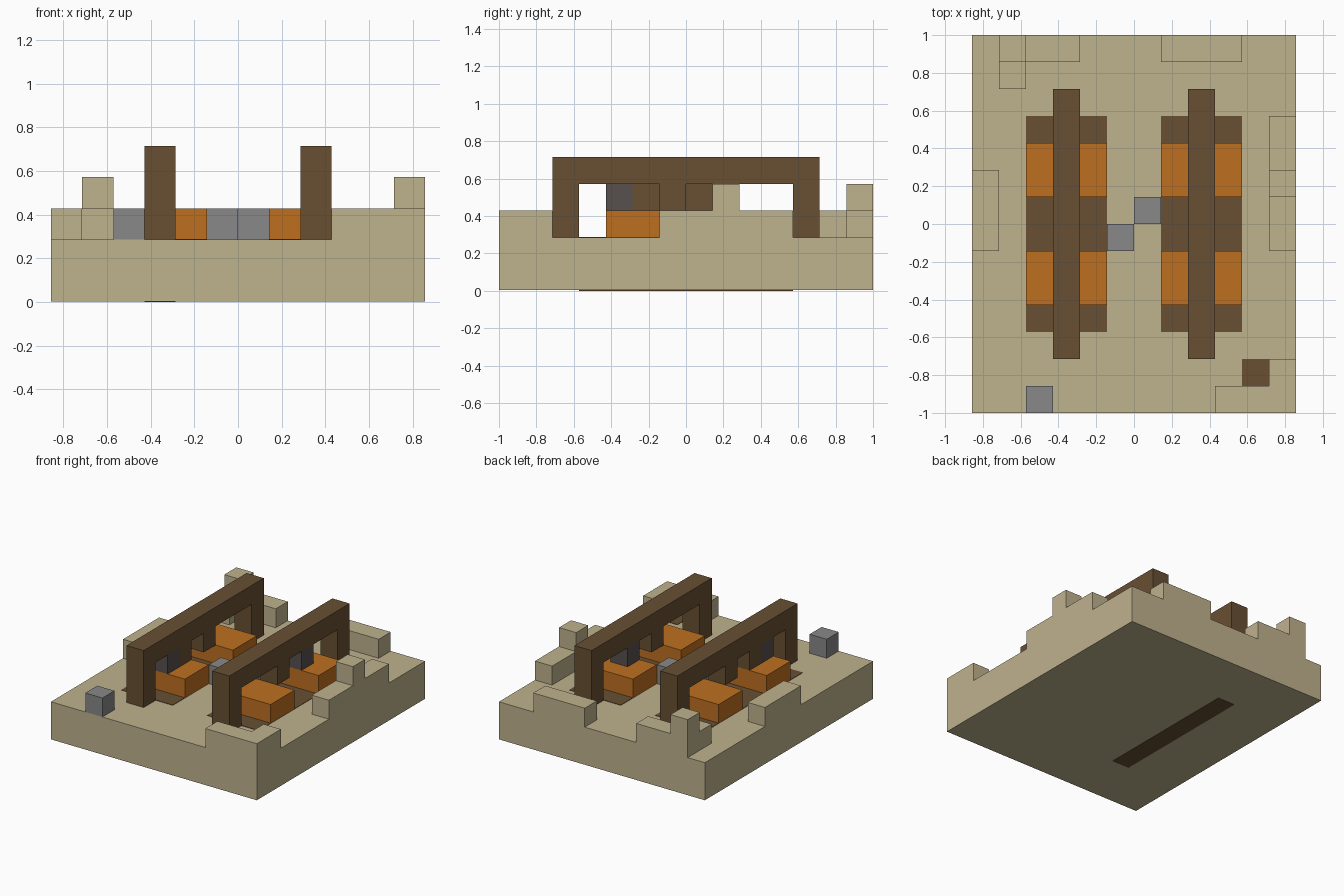
import bpy
import bmesh

if "Cube" in bpy.data.objects:
    bpy.data.objects.remove(bpy.data.objects["Cube"], do_unlink=True)

U = 1 / 7      # one building block
E = 0.02       # small inlay offset, in blocks


def material(name, rgb):
    m = bpy.data.materials.new(name)
    m.use_nodes = True
    m.diffuse_color = (*rgb, 1)
    m.node_tree.nodes["Principled BSDF"].inputs["Base Color"].default_value = (*rgb, 1)
    m.node_tree.nodes["Principled BSDF"].inputs["Roughness"].default_value = 0.9
    return m


SAND = material("sand", (0.52, 0.445, 0.27))
WOOD = material("dark_wood", (0.138, 0.08, 0.033))
ORANGE = material("orange", (0.515, 0.16, 0.0145))
GREY = material("grey_stone", (0.246, 0.246, 0.246))
DARK = material("dark_metal", (0.095, 0.08, 0.076))


def blocks(name, mat, *boxes):
    """Join boxes given as (x0, x1, y0, y1, z0, z1) in block units."""
    bm = bmesh.new()
    for x0, x1, y0, y1, z0, z1 in boxes:
        verts = bmesh.ops.create_cube(bm, size=1)["verts"]
        for v in verts:
            v.co.x = (x1 if v.co.x > 0 else x0) * U
            v.co.y = (y1 if v.co.y > 0 else y0) * U
            v.co.z = (z1 if v.co.z > 0 else z0) * U
    mesh = bpy.data.meshes.new(name)
    bm.to_mesh(mesh)
    bm.free()
    mesh.materials.append(mat)
    obj = bpy.data.objects.new(name, mesh)
    bpy.context.collection.objects.link(obj)
    return obj


# Ground slab and the broken wall around its rim
blocks("ground", SAND, (-6, 6, -7, 7, E, 2))
blocks("front_corner_wall", SAND, (3, 6, -7, -6, 2, 3), (5, 6, -6, -5, 2, 3))
blocks("left_wall", SAND, (5, 6, -1, 1, 2, 3), (5, 6, 1, 2, 2, 4), (5, 6, 2, 4, 2, 3))
blocks("right_wall", SAND, (-6, -5, -1, 2, 2, 3))
blocks("back_wall", SAND, (1, 4, 6, 7, 2, 3))
blocks("back_corner_wall", SAND, (-5, -4, 6, 7, 2, 4), (-4, -2, 6, 7, 2, 3),
       (-5, -4, 5, 6, 2, 3))

# Two identical beam frames standing over sunken floors and orange blocks
for side, x in (("right", -3), ("left", 2)):
    blocks(side + "_floor", WOOD, (x - 1, x + 2, -4, 4, 1.95, 2 + E))
    blocks(side + "_frame", WOOD, (x, x + 1, -5, 5, 4, 5),
           (x, x + 1, -5, -4, 2, 4), (x, x + 1, 4, 5, 2, 4))
    blocks(side + "_orange_blocks", ORANGE,
           *[(x - 1, x + 2, y, y + 2, 2, 3) for y in (-3, 1)])

# Hanging parts inside the frames
blocks("right_hangers", WOOD, (-3, -2, -2, -1, 3, 4), (-3, -2, 0, 1, 3, 4))
blocks("left_hanger", WOOD, (2, 3, -1, 0, 3, 4))
blocks("right_dark_block", DARK, (-3, -2, -3, -2, 3, 4))
blocks("left_dark_block", DARK, (2, 3, 1, 2, 3, 4))

# Keel strip under the slab and wooden floor tile
blocks("keel", WOOD, (-3, -2, -4, 4, 0, 0.1))
blocks("floor_tile", WOOD, (4, 5, -6, -5, 1.95, 2 + E))

# Loose grey stones
blocks("centre_stones", GREY, (-1, 0, -1, 0, 2, 3), (0, 1, 0, 1, 2, 3))
blocks("front_stone", GREY, (-4, -3, -7, -6, 2, 3))
